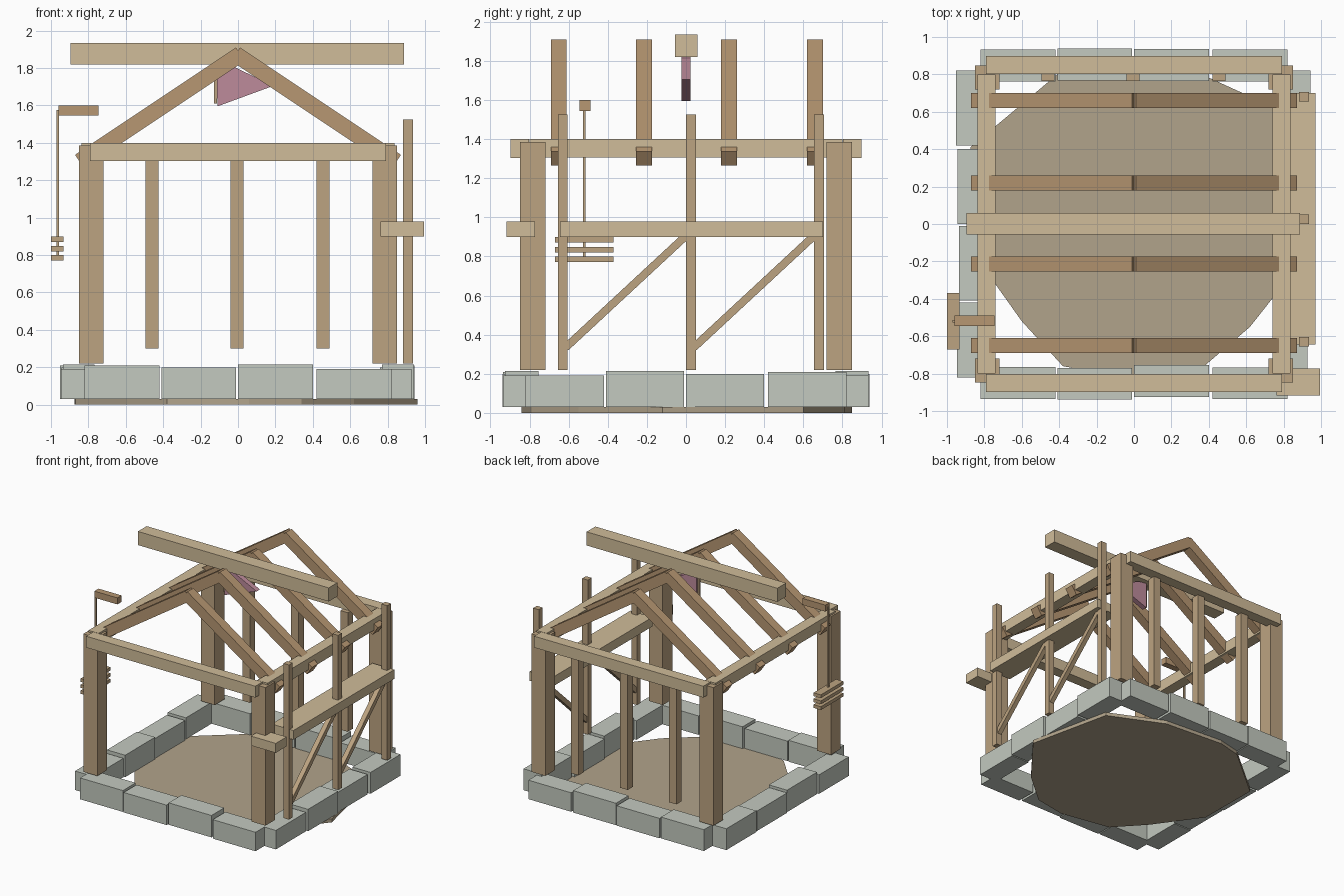
import bpy, bmesh, math, random
from mathutils import Vector, Matrix

if "Cube" in bpy.data.objects:
    bpy.data.objects.remove(bpy.data.objects["Cube"])

random.seed(4)


def material(name, rgb):
    m = bpy.data.materials.new(name)
    m.diffuse_color = [(c / 255) ** 2.2 for c in rgb] + [1]
    m.use_nodes = True
    m.node_tree.nodes["Principled BSDF"].inputs["Base Color"].default_value = m.diffuse_color
    return m


STONE = material("stone", (194, 200, 190))
PALE = material("pale_timber", (207, 187, 152))
TIMBER = material("timber", (187, 162, 128))
RAFTER = material("rafter_wood", (182, 150, 114))
EARTH = material("earth", (176, 162, 138))
CLOTH = material("cloth", (188, 138, 154))


def finish(name, bm, mat):
    bmesh.ops.recalc_face_normals(bm, faces=bm.faces)
    me = bpy.data.meshes.new(name)
    bm.to_mesh(me)
    bm.free()
    me.materials.append(mat)
    ob = bpy.data.objects.new(name, me)
    bpy.context.collection.objects.link(ob)
    return ob


def box(name, x, y, z, mat):
    """Box from (min, max) ranges."""
    bm = bmesh.new()
    size = [r[1] - r[0] for r in (x, y, z)]
    mid = [(r[1] + r[0]) / 2 for r in (x, y, z)]
    bmesh.ops.create_cube(bm, size=1, matrix=Matrix.Translation(mid) @ Matrix.Diagonal((*size, 1)))
    return finish(name, bm, mat)


def around(c, width):
    return (c - width / 2, c + width / 2)


def bar(name, a, b, side, width, depth, mat):
    """Square-cut bar from a to b; side is the direction of its width."""
    a, b, side = Vector(a), Vector(b), Vector(side)
    d = (b - a).normalized()
    up = d.cross(side)
    rot = Matrix((side, up, d)).transposed().to_4x4()
    bm = bmesh.new()
    bmesh.ops.create_cube(bm, size=1, matrix=Matrix.Translation((a + b) / 2) @ rot
                          @ Matrix.Diagonal((width, depth, (b - a).length, 1)))
    return finish(name, bm, mat)


def prism(name, pts, offset, mat):
    """Flat outline pushed along offset."""
    bm = bmesh.new()
    face = bm.faces.new([bm.verts.new(p) for p in pts])
    ext = bmesh.ops.extrude_face_region(bm, geom=[face])
    verts = [g for g in ext["geom"] if isinstance(g, bmesh.types.BMVert)]
    bmesh.ops.translate(bm, verts=verts, vec=offset)
    if not any(len(e.link_faces) == 1 for e in bm.edges):
        pass
    else:
        bm.faces.new(list(face.verts))
    return finish(name, bm, mat)


# Irregular earth floor
floor = [(.96, -.12), (.80, .60), (.34, .81), (-.20, .85), (-.41, .80), (-.875, .41),
         (-.87, -.14), (-.60, -.52), (-.38, -.76), (.06, -.84), (.34, -.79), (.62, -.55)]
prism("earth_floor", [(x, y, 0) for x, y in floor], (0, 0, .03), EARTH)

# Foundation stones, four per side
tops = (.21, .198, .215, .19)
for i, c in enumerate((-.62, -.21, .20, .62)):
    for s, label in ((-1, "front"), (1, "back")):
        yc = .855 if s > 0 else -.845
        box(f"{label}_stone", around(c, .40), around(yc + random.uniform(-.01, .01), .17),
            (.03, tops[i]), STONE)
    for s, label in ((-1, "left"), (1, "right")):
        xc = .85 if s > 0 else -.86
        box(f"{label}_stone", around(xc + random.uniform(-.01, .01), .17), around(c, .40),
            (.03, tops[3 - i]), STONE)

# Corner posts, wall plates
for sx in (-1, 1):
    for sy in (-1, 1):
        box("corner_post", around(.785 * sx, .13), around(.783 * sy, .13), (.22, 1.385), TIMBER)
    box("side_wall_plate", around(.788 * sx, .095), (-.80, .80), (1.305, 1.40), PALE)
    box("end_wall_plate", (-.79, .79), around(.85 * sx, .095), (1.304, 1.40), PALE)

# Back wall studs
for x in (-.46, -.005, .455):
    box("back_stud", around(x, .07), around(.80, .07), (.30, 1.305), TIMBER)

# Rafter pairs and ridge beam
for y in (-.65, -.215, .22, .66):
    for s in (-1, 1):
        bar("rafter", (.847 * s, y, 1.30), (-.0135 * s, y, 1.874), (0, 1, 0), .08, .086, RAFTER)
box("ridge_beam", (-.895, .887), (-.057, .06), (1.82, 1.935), PALE)

# Cloth pennant under the ridge with a thin rod
pennant = [(-.11, 1.595), (.19, 1.705), (-.03, 1.81), (-.115, 1.82)]
prism("pennant", [(x, -.022, z) for x, z in pennant], (0, .044, 0), CLOTH)
box("pennant_rod", (-.128, -.113), around(0, .015), (1.61, 1.83), TIMBER)

# Hanging plank bundle on the left
box("hoist_arm", (-.96, -.745), around(-.517, .055), (1.545, 1.60), RAFTER)
box("hoist_rope", around(-.963, .014), around(-.52, .014), (.78, 1.575), TIMBER)
for z in (.785, .834, .885):
    box("hanging_plank", (-1.0, -.932), (-.67, -.37), around(z, .028), TIMBER)

# Scaffold on the right: poles, braces, deck, end block
for y in (-.63, .025, .68):
    box("scaffold_pole", around(.908, .053), around(y, .05), (.22, 1.525), TIMBER)
for y in (-.615, .04):
    bar("scaffold_brace", (.908, y, .335), (.908, y + .625, .915), (1, 0, 0), .04, .04, TIMBER)
box("scaffold_deck", (.765, .97), (-.645, .70), (.90, .978), PALE)
box("scaffold_end_block", (.763, .995), (-.918, -.773), (.90, .98), PALE)
